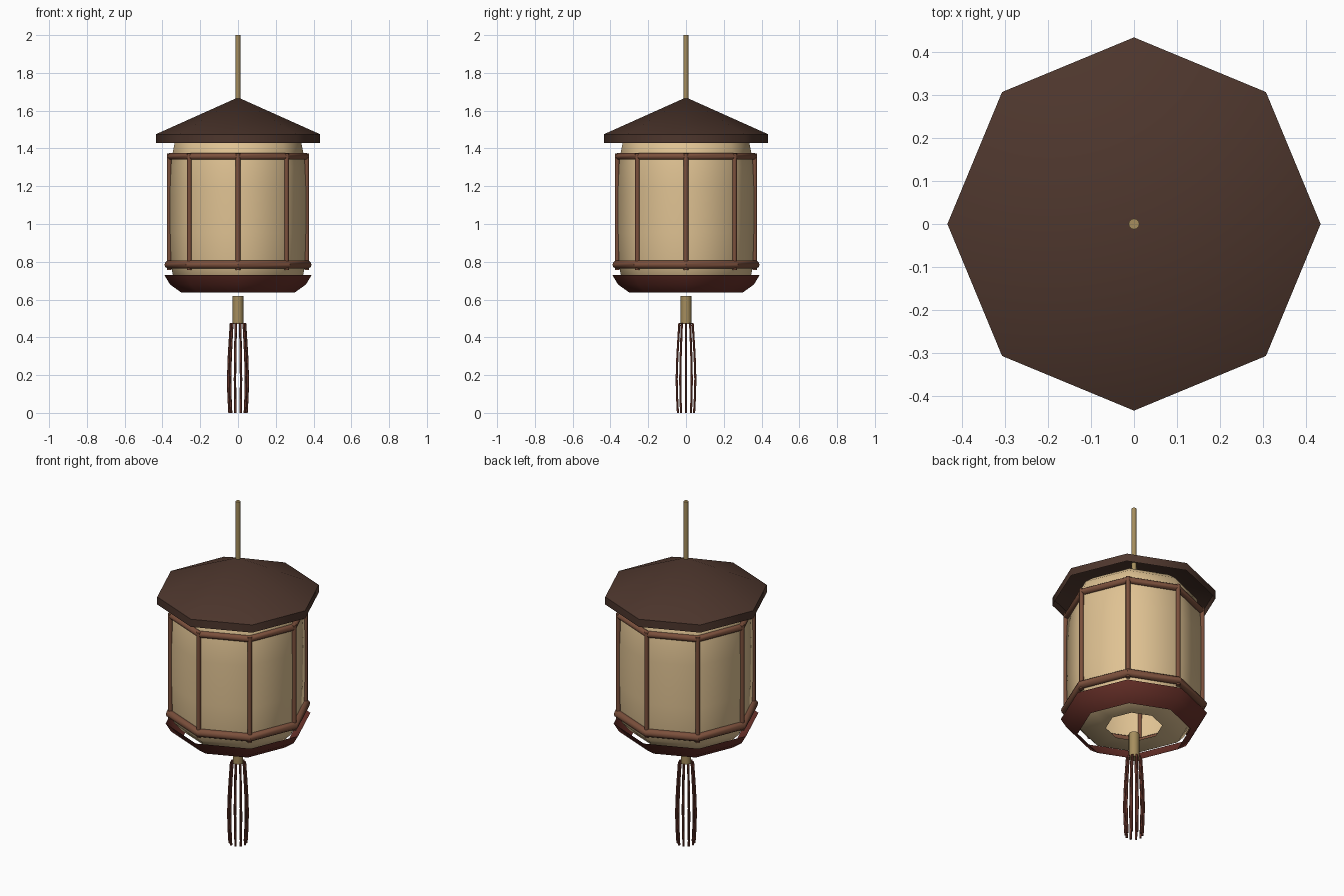
import bpy, bmesh, math
from mathutils import Vector

if "Cube" in bpy.data.objects:
    bpy.data.objects.remove(bpy.data.objects["Cube"])


def material(name, rgb):
    m = bpy.data.materials.new(name)
    m.diffuse_color = (*rgb, 1)
    m.use_nodes = True
    m.node_tree.nodes["Principled BSDF"].inputs["Base Color"].default_value = m.diffuse_color
    return m


ROOF = material("dark_wood", (0.075, 0.037, 0.026))
WOOD = material("frame_wood", (0.20, 0.08, 0.045))
PAPER = material("paper", (0.74, 0.54, 0.29))
RED = material("red_lacquer", (0.14, 0.03, 0.022))
THREAD = material("red_thread", (0.18, 0.05, 0.033))
CORD = material("cord", (0.38, 0.27, 0.11))


def finish(bm, name, mat, angle=50):
    bmesh.ops.recalc_face_normals(bm, faces=bm.faces)
    me = bpy.data.meshes.new(name)
    bm.to_mesh(me)
    bm.free()
    ob = bpy.data.objects.new(name, me)
    bpy.context.collection.objects.link(ob)
    me.materials.append(mat)
    bpy.ops.object.select_all(action='DESELECT')
    bpy.context.view_layer.objects.active = ob
    ob.select_set(True)
    bpy.ops.object.shade_smooth_by_angle(angle=math.radians(angle))
    return ob


def lathe(name, profile, mat, sides=8, closed=False, angle=50):
    """Spin (radius, z) points around the z axis; radius 0 makes a closed tip."""
    bm = bmesh.new()
    rings = [[bm.verts.new((r * math.cos(math.tau * i / sides),
                            r * math.sin(math.tau * i / sides), z))
              for i in range(sides)] for r, z in profile]
    pairs = list(zip(rings, rings[1:]))
    if closed:
        pairs.append((rings[-1], rings[0]))
    for a, b in pairs:
        for i in range(sides):
            j = (i + 1) % sides
            bm.faces.new((a[i], a[j], b[j], b[i]))
    bmesh.ops.remove_doubles(bm, verts=bm.verts, dist=1e-5)
    return finish(bm, name, mat, angle)


def ring(name, radius, tube, z):
    """Octagonal ring with a round section."""
    section = [(radius + tube * math.cos(math.tau * k / 10),
                z + tube * math.sin(math.tau * k / 10)) for k in range(10)]
    return lathe(name, section, WOOD, closed=True, angle=40)


def tube(name, points, radius, mat, sides=8):
    """Near-vertical tube through points, capped at both ends."""
    bm = bmesh.new()
    rings = [[bm.verts.new(Vector(p) + Vector((radius * math.cos(math.tau * i / sides),
                                               radius * math.sin(math.tau * i / sides), 0)))
              for i in range(sides)] for p in points]
    for a, b in zip(rings, rings[1:]):
        for i in range(sides):
            j = (i + 1) % sides
            bm.faces.new((a[i], a[j], b[j], b[i]))
    bm.faces.new(rings[0])
    bm.faces.new(rings[-1])
    return finish(bm, name, mat)


# Roof: open eight-sided cone with a short vertical skirt
lathe("roof", [(0.435, 1.43), (0.435, 1.475), (0, 1.67)], ROOF)

# Paper shade, open at both ends
lathe("paper_shade", [(0.15, 0.665), (0.30, 0.68), (0.345, 0.73), (0.358, 0.80),
                      (0.363, 0.95), (0.363, 1.20), (0.358, 1.30), (0.347, 1.37),
                      (0.335, 1.43), (0.28, 1.475), (0.15, 1.50)], PAPER, angle=60)

# Frame: two rings and eight ribs
ring("top_ring", 0.358, 0.018, 1.358)
ring("bottom_ring", 0.367, 0.022, 0.785)
for k in range(8):
    a = math.tau * k / 8
    x, y = 0.364 * math.cos(a), 0.364 * math.sin(a)
    tube(f"rib_{k + 1}", [(x, y, 0.757), (x, y, 1.373)], 0.0125, WOOD)

# Base bowl, open in the middle
lathe("base_bowl", [(0.30, 0.637), (0.36, 0.68), (0.39, 0.73)], RED)

# Hanging rod and tassel cap
tube("hanging_rod", [(0, 0, 1.60), (0, 0, 2.0)], 0.0125, CORD, 12)
tube("tassel_cap", [(0, 0, 0.47), (0, 0, 0.62)], 0.028, CORD, 16)

# Tassel strands, bulging below the middle
shape = [(0.045, 0.0), (0.05, 0.09), (0.052, 0.18), (0.048, 0.30), (0.042, 0.40), (0.037, 0.475)]
for k in range(10):
    a = math.tau * k / 10
    tube(f"tassel_strand_{k + 1}",
         [(r * math.cos(a), r * math.sin(a), z) for r, z in shape], 0.0065, THREAD, 6)
